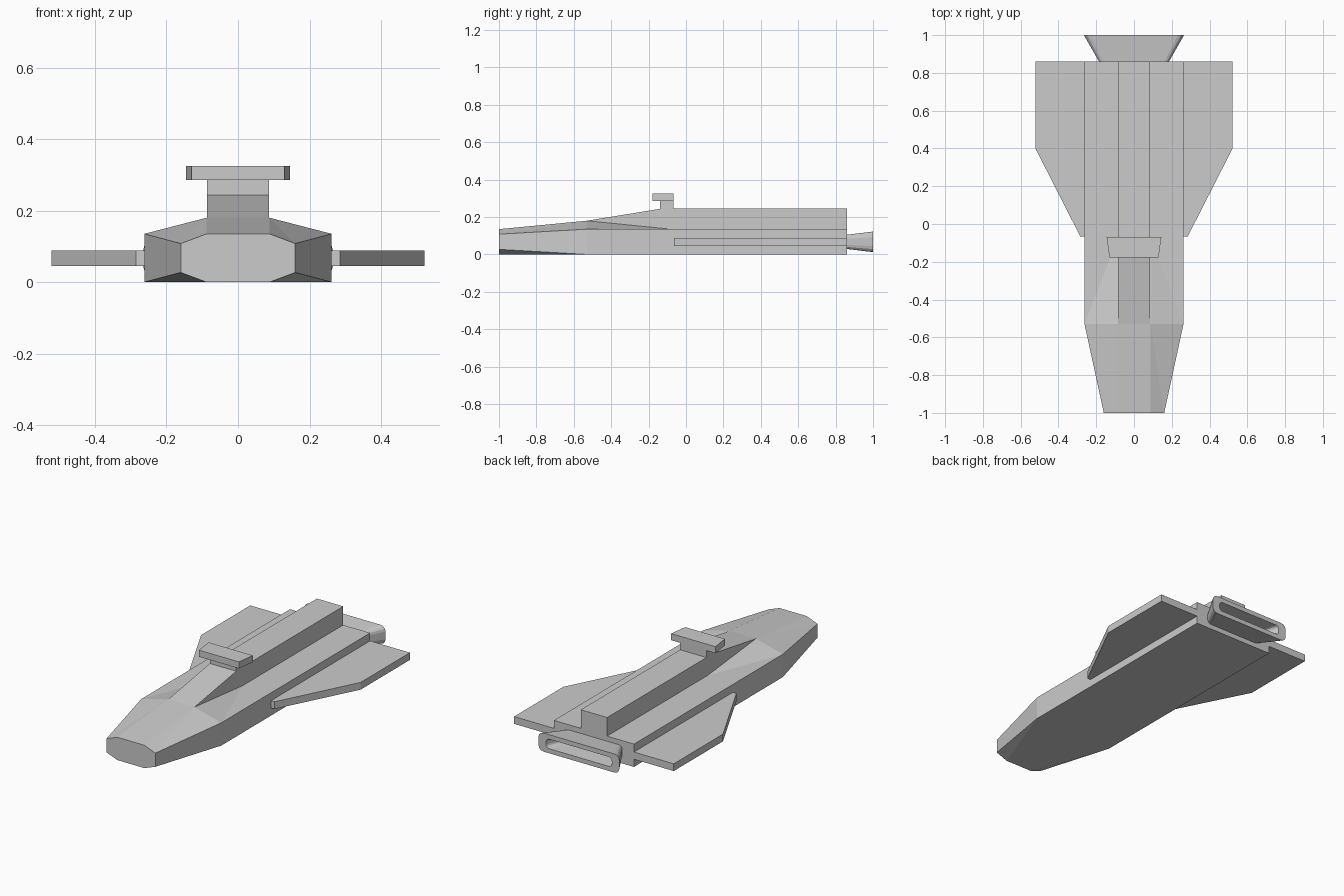
import bpy, bmesh
from math import cos, sin, pi
from mathutils import Vector

if "Cube" in bpy.data.objects:
    bpy.data.objects.remove(bpy.data.objects["Cube"])


def make_object(name, bm, mirror=False):
    bmesh.ops.recalc_face_normals(bm, faces=bm.faces)
    mesh = bpy.data.meshes.new(name)
    bm.to_mesh(mesh)
    bm.free()
    obj = bpy.data.objects.new(name, mesh)
    bpy.context.collection.objects.link(obj)
    if mirror:
        obj.modifiers.new("mirror", 'MIRROR').use_clip = True
    return obj


def prism(name, points, offset, mirror=False):
    """Extrude a flat outline along offset."""
    bm = bmesh.new()
    face = bm.faces.new([bm.verts.new(p) for p in points])
    ext = bmesh.ops.extrude_face_region(bm, geom=[face], use_keep_orig=True)
    moved = [v for v in ext["geom"] if isinstance(v, bmesh.types.BMVert)]
    bmesh.ops.translate(bm, verts=moved, vec=Vector(offset))
    return make_object(name, bm, mirror)


# Hull: right half lofted through sections, then mirrored
# (y, width, lower chamfer z, shoulder z, top z)
sections = [(-1.0, 0.16, 0.027, 0.108, 0.135),
            (-0.53, 0.262, 0.0, 0.135, 0.18),
            (-0.08, 0.262, 0.0, 0.135, 0.135),
            (0.86, 0.262, 0.0, 0.135, 0.135)]
bm = bmesh.new()
rings = []
for y, w, low, shoulder, top in sections:
    outline = [(0, 0), (0.088, 0), (w, low), (w, shoulder), (0.088, top), (0, top)]
    rings.append([bm.verts.new((x, y, z)) for x, z in outline])
for a, b in zip(rings, rings[1:]):
    for i in range(5):
        bm.faces.new((a[i], a[i + 1], b[i + 1]))
        bm.faces.new((a[i], b[i + 1], b[i]))
bm.faces.new(rings[0])
bm.faces.new(rings[-1])
bmesh.ops.recalc_face_normals(bm, faces=bm.faces)
bmesh.ops.dissolve_limit(bm, angle_limit=0.01, verts=bm.verts, edges=bm.edges)
make_object("hull", bm, mirror=True)

# Raised spine with sloped front
spine = [(-0.53, 0.18), (-0.13, 0.245), (0.86, 0.245), (0.86, 0.13), (-0.08, 0.13)]
prism("spine", [(-0.086, y, z) for y, z in spine], (0.172, 0, 0))

# Wings
wing = [(0.25, -0.065), (0.285, -0.065), (0.522, 0.4), (0.522, 0.86), (0.25, 0.86)]
prism("wings", [(x, y, 0.045) for x, y in wing], (0, 0, 0.043), mirror=True)

# Bridge: neck and tapered top plate
neck = [(-0.086, -0.14), (0.086, -0.14), (0.086, -0.068), (-0.086, -0.068)]
prism("bridge_neck", [(x, y, 0.235) for x, y in neck], (0, 0, 0.055))
plate = [(-0.13, -0.178), (0.13, -0.178), (0.145, -0.068), (-0.145, -0.068)]
prism("bridge_plate", [(x, y, 0.286) for x, y in plate], (0, 0, 0.039))


# Engine nozzle: flared rounded rectangle with a recessed opening
def rounded_ring(bm, y, w, h, r, zc=0.067, steps=3):
    verts = []
    for k, (sx, sz) in enumerate([(1, 1), (-1, 1), (-1, -1), (1, -1)]):
        for s in range(steps + 1):
            a = (k + s / steps) * pi / 2
            verts.append(bm.verts.new((sx * (w - r) + r * cos(a), y,
                                       zc + sz * (h - r) + r * sin(a))))
    return verts


bm = bmesh.new()
rings = [rounded_ring(bm, 0.86, 0.185, 0.038, 0.022),
         rounded_ring(bm, 1.0, 0.265, 0.055, 0.032),
         rounded_ring(bm, 1.0, 0.215, 0.028, 0.02),
         rounded_ring(bm, 0.88, 0.165, 0.02, 0.014)]
for a, b in zip(rings, rings[1:]):
    for i in range(len(a)):
        j = (i + 1) % len(a)
        bm.faces.new((a[i], a[j], b[j], b[i]))
bm.faces.new(rings[0])
bm.faces.new(rings[-1])
make_object("engine_nozzle", bm)
